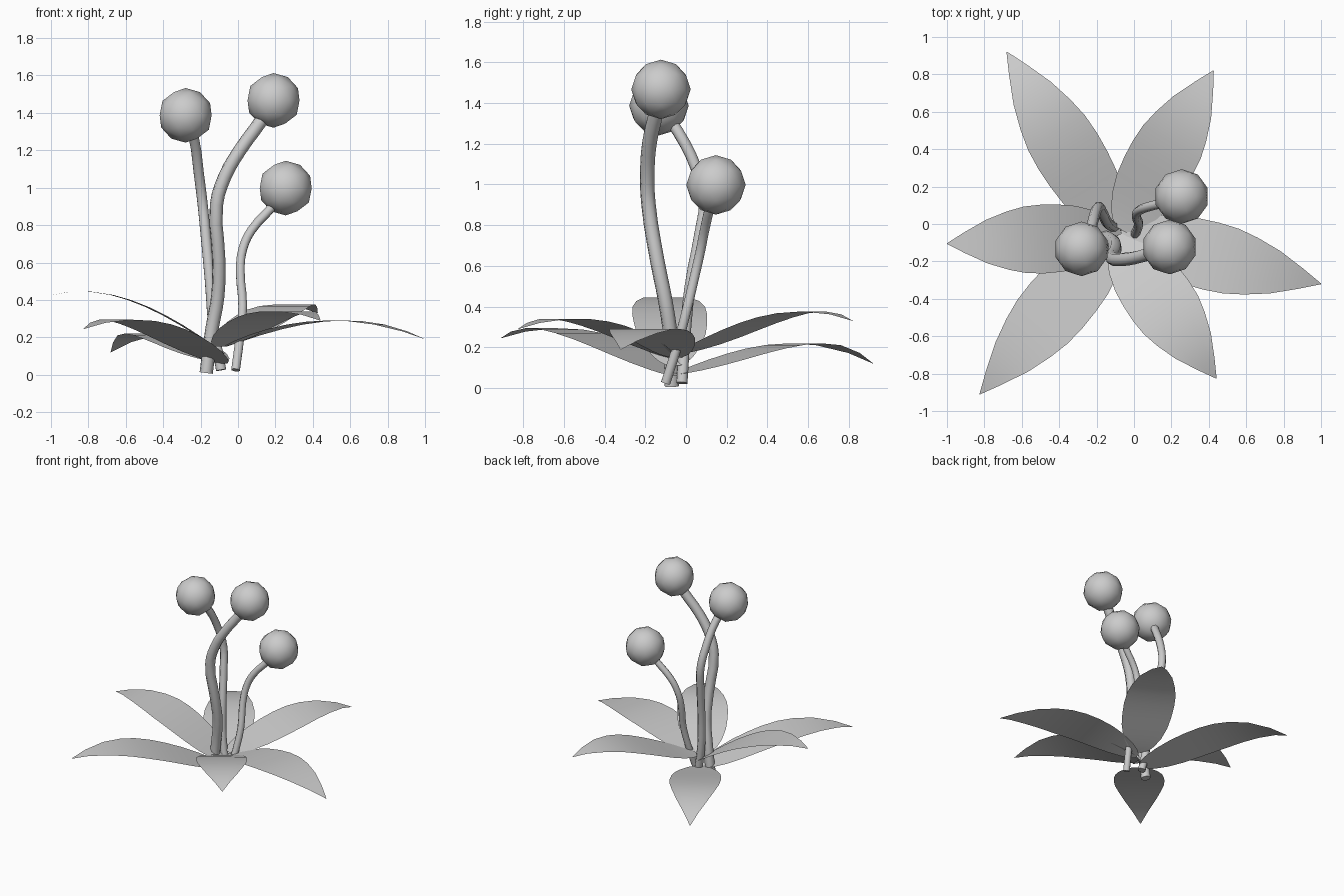
import bpy
import bmesh
from math import atan2
from mathutils import Vector

cube = bpy.data.objects.get("Cube")
if cube:
    bpy.data.objects.remove(cube)

grey = bpy.data.materials.new("plain_grey")
grey.use_nodes = True
grey.diffuse_color = (0.6, 0.6, 0.6, 1)
grey.node_tree.nodes["Principled BSDF"].inputs["Base Color"].default_value = (0.6, 0.6, 0.6, 1)


def add_object(name, bm):
    mesh = bpy.data.meshes.new(name)
    bmesh.ops.recalc_face_normals(bm, faces=bm.faces)
    for face in bm.faces:
        face.smooth = True
    bm.to_mesh(mesh)
    bm.free()
    mesh.materials.append(grey)
    obj = bpy.data.objects.new(name, mesh)
    bpy.context.collection.objects.link(obj)
    return obj


def cubic(z, t):
    """Smooth height curve through four evenly spaced heights."""
    total = 0
    for i in range(4):
        weight = 1
        for j in range(4):
            if i != j:
                weight *= (3 * t - j) / (i - j)
        total += z[i] * weight
    return total


# Half width of a leaf from base to tip
PROFILE = [(0, .03), (.03, .07), (.07, .1), (.15, .14), (.25, .168), (.35, .18), (.45, .184),
           (.55, .178), (.65, .156), (.77, .117), (.9, .055), (1, .002)]


def leaf(name, base, tip, heights):
    """Thin arched blade, level across its width."""
    bm = bmesh.new()
    base, tip = Vector(base), Vector(tip)
    along = tip - base
    side = Vector((-along.y, along.x)).normalized()
    previous = None
    for t, width in PROFILE:
        row = []
        for k in (-1, -.5, 0, .5, 1):
            p = base + along * t + side * width * k
            row.append(bm.verts.new((p.x, p.y, cubic(heights, t))))
        if previous:
            for i in range(4):
                bm.faces.new((previous[i], row[i], row[i + 1], previous[i + 1]))
        previous = row
    obj = add_object(name, bm)
    # Keep the upper side facing up
    if obj.data.polygons[0].normal.z < 0:
        obj.data.flip_normals()


leaf("leaf_back_right", (-.09, -.04), (-.68, .92), (.07, .165, .22, .12))
leaf("leaf_back_left", (-.07, -.03), (.425, .82), (.17, .28, .37, .33))
leaf("leaf_left", (-.07, -.05), (1, -.32), (.15, .265, .285, .19))
leaf("leaf_front_left", (-.1, -.07), (.44, -.825), (.15, .275, .34, .29))
leaf("leaf_front_right", (-.08, -.05), (-.825, -.91), (.06, .2, .29, .245))
leaf("leaf_right", (-.07, -.06), (-1, -.105), (.11, .31, .43, .425))


def stem(name, radius, points):
    """Round tube swept along a bent path."""
    curve = bpy.data.curves.new(name, "CURVE")
    curve.dimensions = "3D"
    curve.bevel_depth = radius
    curve.bevel_resolution = 2
    curve.resolution_u = 3
    curve.use_fill_caps = True
    spline = curve.splines.new("BEZIER")
    spline.bezier_points.add(len(points) - 1)
    for bez, co in zip(spline.bezier_points, points):
        bez.co = co
        bez.handle_left_type = bez.handle_right_type = "AUTO"
    curve.materials.append(grey)
    obj = bpy.data.objects.new(name, curve)
    bpy.context.collection.objects.link(obj)


def ball(name, centre):
    bm = bmesh.new()
    bmesh.ops.create_icosphere(bm, subdivisions=2, radius=.146)
    add_object(name, bm).location = centre


# Each stem ends inside its ball
PLANTS = [
    ("right", .029, (-.28, -.133, 1.387),
     [(-.09, -.02, .025), (-.13, -.005, .25), (-.15, .02, .5), (-.175, .07, .77),
      (-.19, .09, .92), (-.21, .05, 1.08), (-.235, -.04, 1.26)]),
    ("middle", .036, (.19, -.123, 1.467),
     [(-.17, -.07, .01), (-.14, -.075, .24), (-.108, -.1, .42), (-.103, -.14, .62),
      (-.115, -.185, .91), (-.07, -.19, 1.06), (.01, -.18, 1.2), (.125, -.145, 1.36)]),
    ("left", .025, (.255, .147, .998),
     [(-.013, -.1, .025), (.01, -.045, .2), (.025, -.0, .37), (.012, .045, .56),
      (.025, .07, .67), (.07, .09, .77), (.185, .12, .9)]),
]
for side, radius, centre, path in PLANTS:
    stem("stem_" + side, radius, path + [centre])
    ball("ball_" + side, centre)
